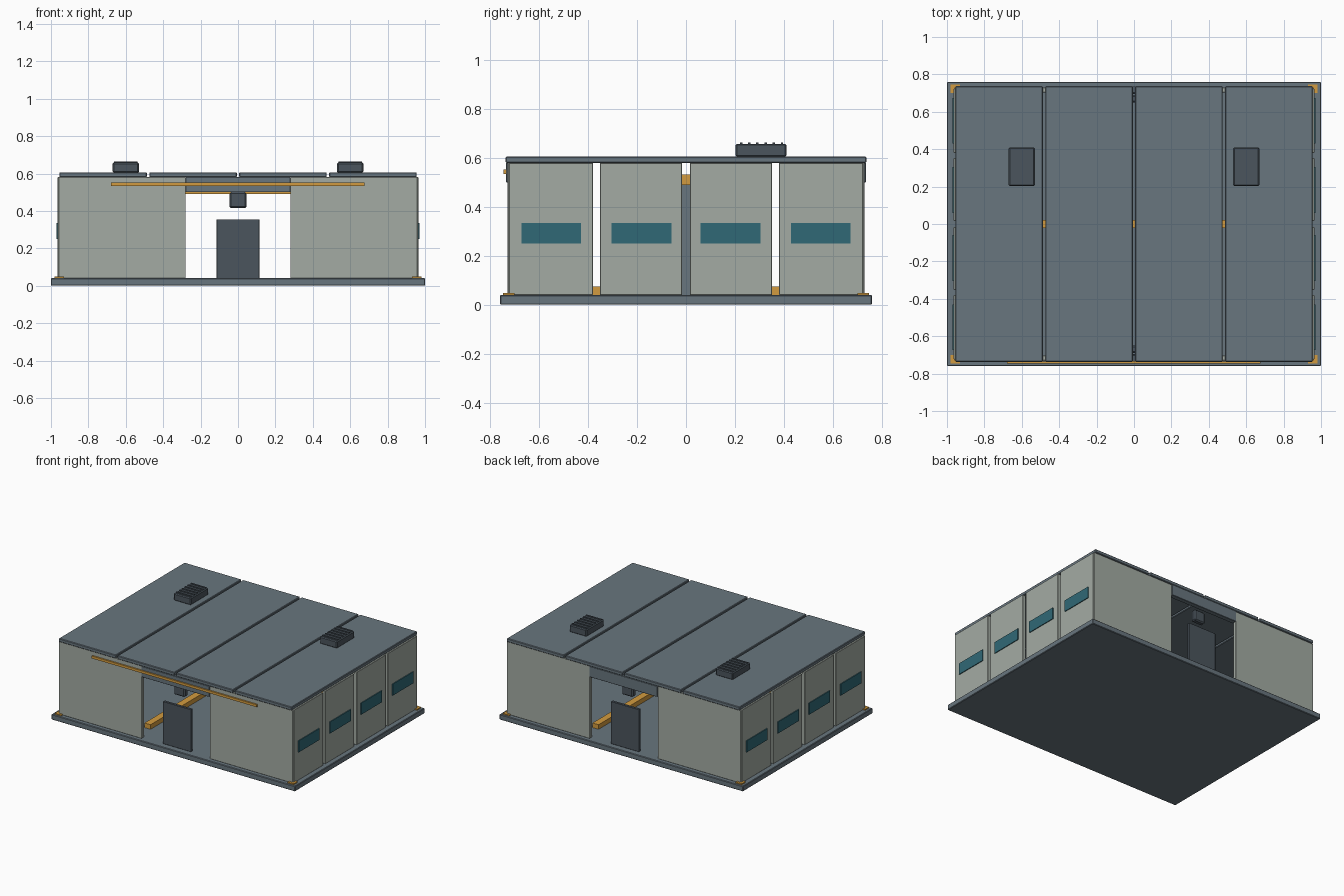
import bpy, bmesh, math
from mathutils import Vector

if "Cube" in bpy.data.objects:
    bpy.data.objects.remove(bpy.data.objects["Cube"])


def material(name, rgb):
    m = bpy.data.materials.new(name)
    m.diffuse_color = (*rgb, 1)
    m.use_nodes = True
    m.node_tree.nodes["Principled BSDF"].inputs["Base Color"].default_value = m.diffuse_color
    return m


SLATE = material("slate", (0.14, 0.18, 0.21))
PANEL = material("pale_panel", (0.37, 0.41, 0.37))
DARK = material("dark_metal", (0.07, 0.09, 0.11))
GOLD = material("amber", (0.65, 0.33, 0.05))
GLASS = material("teal_glass", (0.03, 0.14, 0.18))


def box(name, x, y, z, mat, bevel=0.0):
    """Box from (min, max) ranges with an optional chamfer."""
    bm = bmesh.new()
    bmesh.ops.create_cube(bm, size=1)
    for v in bm.verts:
        v.co = Vector([(r[0] + r[1]) / 2 + c * abs(r[1] - r[0])
                       for r, c in zip((x, y, z), v.co)])
    me = bpy.data.meshes.new(name)
    bm.to_mesh(me)
    bm.free()
    me.materials.append(mat)
    ob = bpy.data.objects.new(name, me)
    bpy.context.collection.objects.link(ob)
    if bevel:
        mod = ob.modifiers.new("chamfer", "BEVEL")
        mod.width = bevel
        mod.segments = 1
    return ob


def flip(r, s):
    return (r[0] * s, r[1] * s)


# Floor slab
box("floor_slab", (-1, 1), (-0.76, 0.76), (0, 0.04), SLATE, 0.004)

# Four roof panels separated by narrow gaps
for i in range(4):
    c = (i - 1.5) * 0.481
    box("roof_panel", (c - 0.234, c + 0.234), (-0.737, 0.737), (0.58, 0.606), SLATE, 0.004)

# Side wall panels, each with a strip window
for s in (-1, 1):
    for t in (-1, 1):
        for y, w in (((0.016, 0.352), (0.06, 0.305)), ((0.38, 0.724), (0.43, 0.673))):
            box("side_panel", flip((0.938, 0.964), s), flip(y, t), (0.04, 0.58), PANEL, 0.002)
            box("side_window", flip((0.955, 0.97), s), flip(w, t), (0.25, 0.335), GLASS)

# Front and back: wall pairs, header, door, hanging lamp
for t in (-1, 1):
    for s in (-1, 1):
        box("end_wall", flip((0.28, 0.96), s), flip((0.703, 0.73), t), (0.04, 0.58), PANEL, 0.002)
        box("corner_plate", flip((0.93, 0.98), s), flip((0.7, 0.747), t), (0.038, 0.048), GOLD)
    box("door_header", (-0.28, 0.28), flip((0.70, 0.736), t), (0.5, 0.58), SLATE, 0.002)
    box("door_leaf", (-0.115, 0.115), flip((0.695, 0.715), t), (0.04, 0.355), DARK, 0.002)
    box("hanging_lamp", (-0.045, 0.045), flip((0.65, 0.69), t), (0.415, 0.5), DARK, 0.008)

# Amber rail on the front only
box("front_rail", (-0.68, 0.675), (-0.745, -0.734), (0.534, 0.552), GOLD)

# Interior cross beam, its posts and the floor rails
box("cross_beam", (-0.93, 0.93), (-0.021, 0.021), (0.49, 0.533), GOLD)
for s in (-1, 1):
    box("beam_post", flip((0.86, 0.92), s), (-0.02, 0.02), (0.04, 0.49), SLATE)
    box("floor_rail", flip((0.315, 0.365), s), (-0.575, 0.575), (0.04, 0.074), GOLD)

# Roof vents with slats
for s in (-1, 1):
    box("roof_vent", flip((0.53, 0.67), s), (0.203, 0.41), (0.604, 0.658), DARK, 0.006)
    for i in range(6):
        y = 0.225 + i * 0.0335
        box("vent_slat", flip((0.537, 0.663), s), (y - 0.005, y + 0.005), (0.65, 0.664), DARK)
